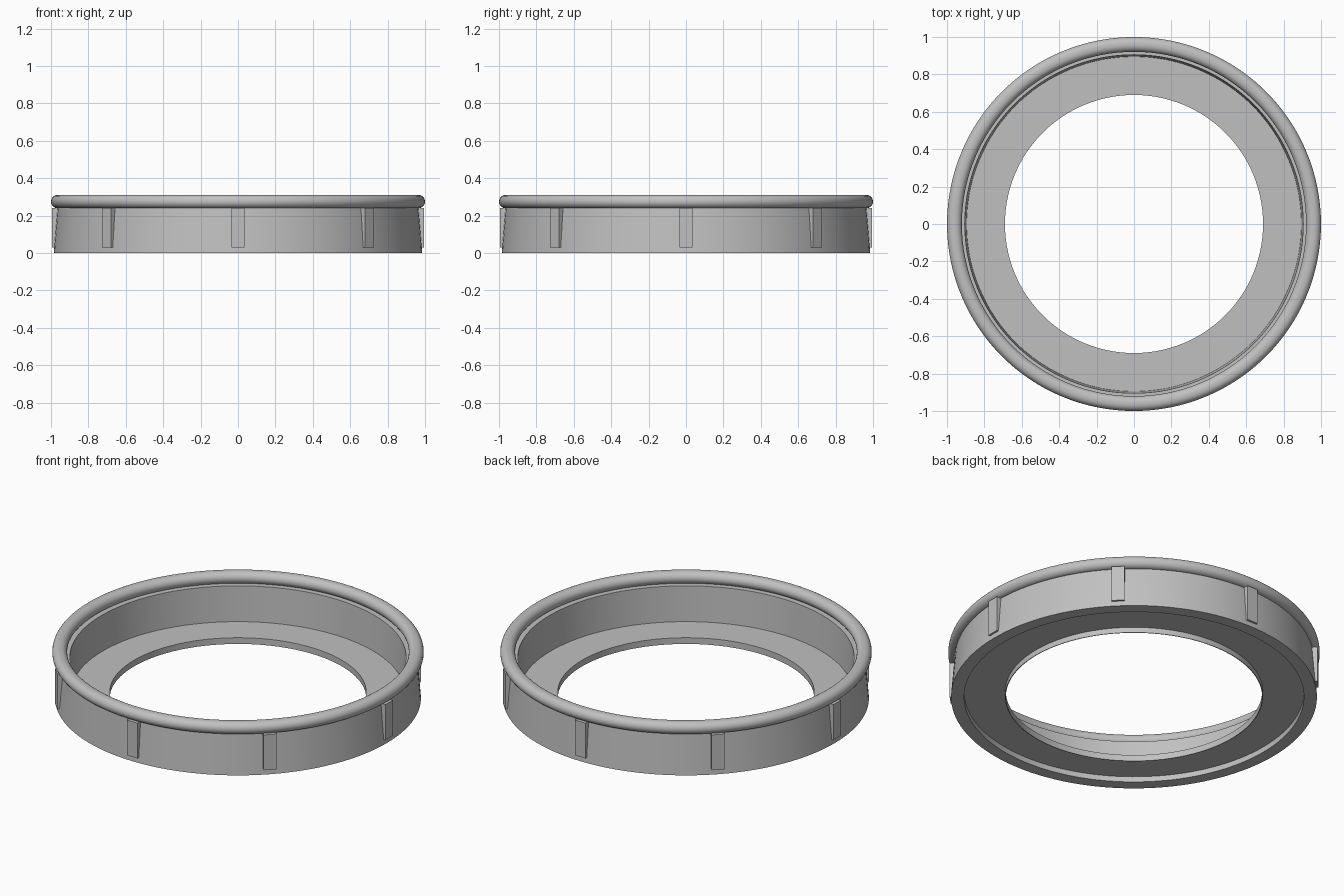
import bpy, bmesh, math
from mathutils import Matrix, Vector

cube = bpy.data.objects.get("Cube")
if cube:
    bpy.data.objects.remove(cube, do_unlink=True)

SEGMENTS = 128

grey = bpy.data.materials.new("light grey plastic")
grey.use_nodes = True
grey.diffuse_color = (0.53, 0.53, 0.53, 1)
grey.node_tree.nodes["Principled BSDF"].inputs["Base Color"].default_value = grey.diffuse_color


def finish(bm, name, smooth):
    """Turn a bmesh into a shaded object."""
    bmesh.ops.recalc_face_normals(bm, faces=bm.faces)
    mesh = bpy.data.meshes.new(name)
    bm.to_mesh(mesh)
    bm.free()
    mesh.materials.append(grey)
    obj = bpy.data.objects.new(name, mesh)
    bpy.context.collection.objects.link(obj)
    if smooth:
        bpy.ops.object.select_all(action='DESELECT')
        obj.select_set(True)
        bpy.context.view_layer.objects.active = obj
        bpy.ops.object.shade_smooth_by_angle(angle=math.radians(30))
    return obj


def lathe(name, profile):
    """Revolve a closed (radius, height) profile about the z axis."""
    bm = bmesh.new()
    rings = []
    for i in range(SEGMENTS):
        a = math.tau * i / SEGMENTS
        rings.append([bm.verts.new((r * math.cos(a), r * math.sin(a), z)) for r, z in profile])
    n = len(profile)
    for i in range(SEGMENTS):
        here, there = rings[i], rings[(i + 1) % SEGMENTS]
        for j in range(n):
            k = (j + 1) % n
            bm.faces.new((here[j], there[j], there[k], here[k]))
    return finish(bm, name, True)


# Tapered wall with a thin inner flange and a short lip around the opening
lathe("wall_and_flange", [
    (0.985, 0), (0.965, 0.245), (0.905, 0.245), (0.895, 0.037),
    (0.69, 0.037), (0.69, 0), (0.694, 0), (0.694, 0.032),
    (0.915, 0.032), (0.915, 0),
])

# Rounded rim bead along the top
rim = []
for i in range(24):
    a = math.tau * (i + 0.5) / 24
    shift = math.copysign(0.003, math.cos(a))
    rim.append((0.96 + shift + 0.037 * math.cos(a), 0.275 + 0.036 * math.sin(a)))
lathe("rim", rim)

# Eight upright grip ribs around the wall
for i in range(8):
    bm = bmesh.new()
    bmesh.ops.create_cube(bm, size=1)
    bmesh.ops.scale(bm, vec=Vector((0.075, 0.07, 0.21)), verts=bm.verts)
    bmesh.ops.translate(bm, vec=Vector((0.956, 0, 0.135)), verts=bm.verts)
    bmesh.ops.rotate(bm, matrix=Matrix.Rotation(math.tau * i / 8, 3, 'Z'), verts=bm.verts)
    finish(bm, f"grip_rib_{i + 1}", False)
